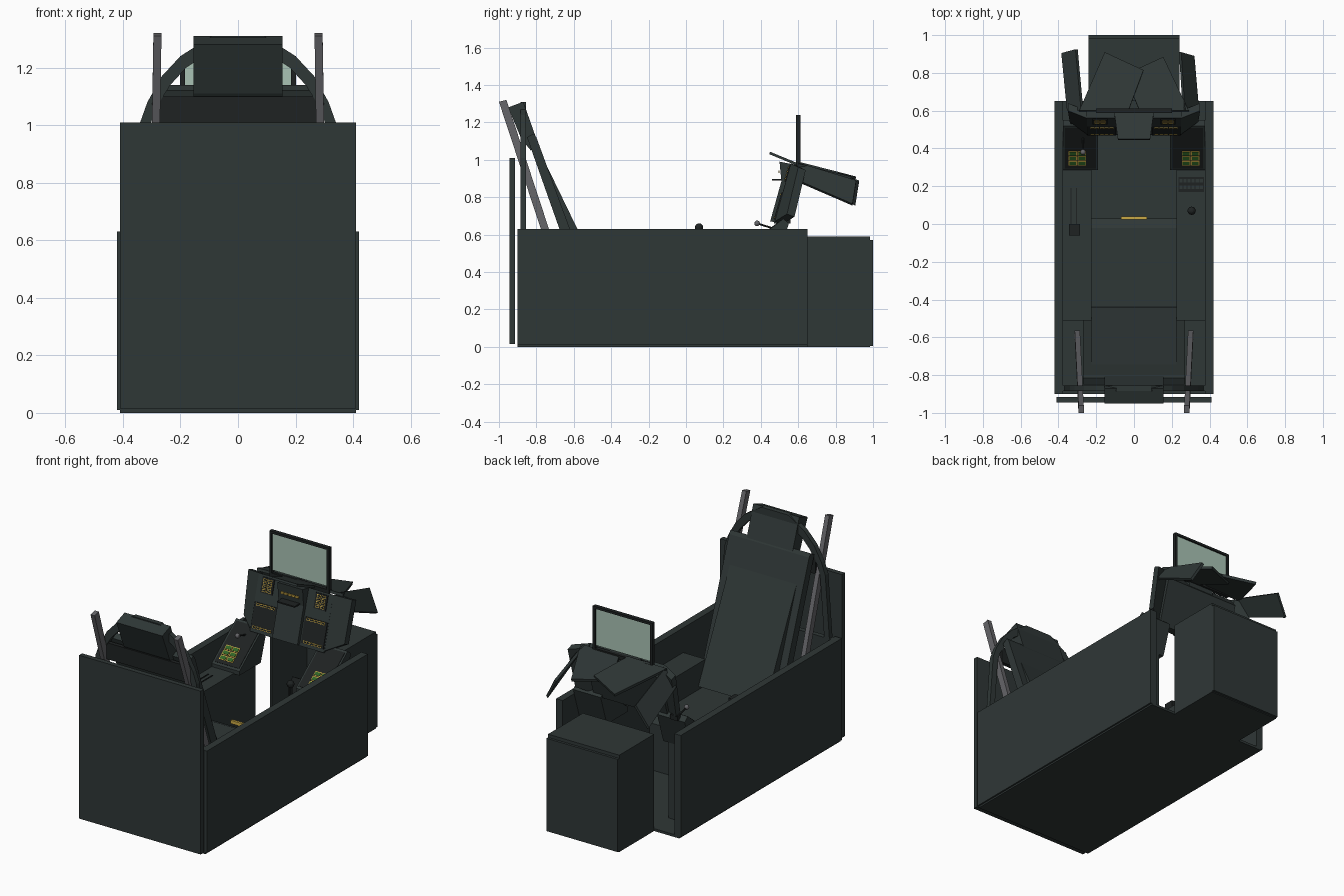
import bpy, bmesh, math
from mathutils import Vector, Matrix

if "Cube" in bpy.data.objects:
    bpy.data.objects.remove(bpy.data.objects["Cube"])


def mat(name, r, g, b):
    m = bpy.data.materials.new(name)
    m.diffuse_color = (r, g, b, 1)
    m.use_nodes = True
    m.node_tree.nodes["Principled BSDF"].inputs["Base Color"].default_value = m.diffuse_color
    return m


BODY = mat("dark green grey", 0.028, 0.038, 0.037)
DARK = mat("near black", 0.013, 0.016, 0.016)
RAIL = mat("metal grey", 0.13, 0.13, 0.14)
YEL = mat("amber", 0.6, 0.40, 0.06)
GRN = mat("display green", 0.03, 0.13, 0.02)
GLASS = mat("pale green glass", 0.40, 0.55, 0.46)


def finish(name, bm, m):
    bmesh.ops.recalc_face_normals(bm, faces=bm.faces)
    me = bpy.data.meshes.new(name)
    bm.to_mesh(me)
    bm.free()
    me.materials.append(m)
    o = bpy.data.objects.new(name, me)
    bpy.context.collection.objects.link(o)
    return o


def slab(name, pts, d, m):
    """Polygon extruded along the vector d."""
    bm = bmesh.new()
    f = bm.faces.new([bm.verts.new(p) for p in pts])
    r = bmesh.ops.extrude_face_region(bm, geom=[f])
    bmesh.ops.translate(bm, vec=d, verts=[v for v in r["geom"] if isinstance(v, bmesh.types.BMVert)])
    return finish(name, bm, m)


def box(name, x0, x1, y0, y1, z0, z1, m=BODY):
    return slab(name, [(x0, y0, z0), (x1, y0, z0), (x1, y1, z0), (x0, y1, z0)], (0, 0, z1 - z0), m)


def prism(name, yz, x0, x1, m=BODY):
    return slab(name, [(x0, y, z) for y, z in yz], (x1 - x0, 0, 0), m)


def tile(name, p, ang, x, v, w, h, t, m):
    """Thin plate on a surface sloping up in +y; v runs up the slope from p."""
    bm = bmesh.new()
    bmesh.ops.create_cube(bm, size=1)
    M = (Matrix.Translation((0, p[0], p[1])) @ Matrix.Rotation(ang, 4, 'X')
         @ Matrix.Translation((x, v, t / 2)) @ Matrix.Diagonal((w, h, t, 1)))
    bmesh.ops.transform(bm, matrix=M, verts=bm.verts)
    return finish(name, bm, m)


def ball(name, c, r, m=DARK):
    bm = bmesh.new()
    bmesh.ops.create_uvsphere(bm, u_segments=12, v_segments=8, radius=r, matrix=Matrix.Translation(c))
    return finish(name, bm, m)


def rod(name, a, b, r, m=DARK):
    a, b = Vector(a), Vector(b)
    bm = bmesh.new()
    M = Matrix.Translation((a + b) / 2) @ (b - a).to_track_quat('Z', 'Y').to_matrix().to_4x4()
    bmesh.ops.create_cone(bm, cap_ends=True, segments=10, radius1=r, radius2=r,
                          depth=(b - a).length, matrix=M)
    return finish(name, bm, m)


# Tub and rear panel
box("tub_floor", -.41, .41, -.9, .65, 0, .015)
box("rear_panel", -.41, .41, -.945, -.915, .015, 1.01)
box("tub_bulkhead", -.376, .376, -.885, -.855, .015, .63)
# Hollow nose box holding the footwell
box("nose_floor", -.24, .24, .65, .985, 0, .015)
box("nose_top", -.24, .24, .65, .985, .57, .59)
box("nose_cover", -.24, .24, .985, 1.0, .005, .57)

for s, side in ((-1, "left"), (1, "right")):
    def mx(a, b):
        return (s * a, s * b) if s > 0 else (s * b, s * a)
    box(side + "_tub_wall", *mx(.376, .42), -.9, .65, .01, .63)
    box(side + "_nose_wall", *mx(.225, .24), .65, .985, .015, .57)
    box(side + "_console", *mx(.225, .376), -.51, .49, .015, .48)
    # Sloped console leading to the instrument panel
    prism(side + "_sloped_console", [(.285, .475), (.285, .50), (.52, .685), (.55, .66), (.49, .475)],
          *mx(.19, .376))
    a = math.atan2(.185, .235)
    p = (.285, .5)
    tile(side + "_console_plate", p, a, s * .283, .15, .165, .27, .003, DARK)
    for i in (-1, 1):
        for j in range(3):
            x, v = s * .3 + i * .024, .05 + j * .033
            tile(side + "_key_frame", p, a, x, v, .044, .029, .005, YEL)
            tile(side + "_key", p, a, x, v, .036, .020, .007, GRN)
    # Ejection rail, leaning back
    w = .014
    slab(side + "_seat_rail",
         [(s * .30 - w, -.565, .12), (s * .30 + w, -.565, .12), (s * .30 + w, -.605, .11), (s * .30 - w, -.605, .11)],
         (-s * .02, -.395, 1.2), RAIL)
    # Swept outer wing of the instrument panel
    slab(side + "_panel_wing", [(s * .25, .475, .67), (s * .25, .56, .98), (s * .35, .60, .96), (s * .34, .54, .71)],
         (0, .04, -.015), BODY)
    # Display screens with rows of amber keys
    pa = math.atan2(.32, .09)
    pp = (.47, .66)
    tile(side + "_display", pp, pa, s * .17, .095, .15, .15, .006, DARK)
    tile(side + "_upper_display", pp, pa, s * .18, .275, .08, .09, .006, DARK)
    for v in (.03, .16):
        for k in range(5):
            x = s * .17 + (k - 2) * .025
            tile(side + "_button_frame", pp, pa, x, v, .022, .015, .008, YEL)
            tile(side + "_button", pp, pa, x, v, .016, .009, .0095, DARK)
    for i in (-1, 1):
        for j in range(4):
            x, v = s * .18 + i * .016, .245 + j * .02
            tile(side + "_switch_frame", pp, pa, x, v, .026, .015, .008, YEL)
            tile(side + "_switch", pp, pa, x, v, .019, .009, .0095, DARK)

# Main instrument panel and raised centre column
prism("instrument_panel", [(.47, .66), (.56, .98), (.61, .92), (.53, .65)], -.25, .25)
prism("centre_column", [(.45, .67), (.51, .885), (.50, .99), (.60, .97), (.6, .9), (.53, .66)], -.085, .085)
box("centre_shelf", -.06, .06, .46, .53, .888, .896, DARK)
for k in range(5):
    box("top_button", (k - 2) * .025 - .01, (k - 2) * .025 + .01, .494, .501, .93, .942, YEL)

# Glare shield hood, overlapping cover plates and side flaps
slab("glare_hood", [(-.085, .445, 1.03), (.085, .445, 1.03), (.105, .59, .97), (-.105, .59, .97)], (0, .004, .013), BODY)
down = (0, -.004, -.016)
slab("left_cover_plate", [(-.29, .6, .985), (-.155, .91, .91), (.05, .815, .935), (-.03, .6, .99)], down, BODY)
slab("right_cover_plate", [(.29, .6, .98), (.155, .885, .91), (-.05, .79, .925), (.03, .6, .98)], down, BODY)
slab("right_flap", [(.27, .6, .985), (.25, .91, .89), (.32, .89, .765), (.345, .6, .89)], (-.012, 0, -.01), BODY)
slab("left_flap", [(-.28, .6, .985), (-.31, .925, .89), (-.385, .905, .765), (-.355, .6, .89)], (.012, 0, -.01), BODY)

# Head-up sight
for x in (-.193, .193):
    box("sight_post", x - .008, x + .008, .588, .612, .96, 1.24, DARK)
box("sight_top_bar", -.2, .2, .588, .612, 1.226, 1.24, DARK)
box("sight_base", -.2, .2, .588, .612, .96, .985, DARK)
box("sight_glass", -.185, .185, .597, .603, 1.0, 1.226, GLASS)

# Hoop behind the seat, with cross bar
half = [(.37, .6), (.34, 1.01), (.315, 1.08), (.265, 1.17), (.2, 1.24), (.09, 1.31)]
inner = [(.335, .6), (.305, 1.0), (.285, 1.06), (.235, 1.14), (.18, 1.20), (.08, 1.265)]
out = half + [(-x, z) for x, z in half[::-1]]
inn = inner + [(-x, z) for x, z in inner[::-1]]
bm = bmesh.new()
rows = [[bm.verts.new((x, y, z)) for x, z in c] for c, y in ((out, -.885), (inn, -.885), (inn, -.855), (out, -.855))]
for r in range(4):
    A, B = rows[r], rows[(r + 1) % 4]
    for i in range(len(A) - 1):
        bm.faces.new((A[i], A[i + 1], B[i + 1], B[i]))
finish("roll_hoop", bm, BODY)
box("hoop_cross_bar", -.275, .275, -.88, -.855, 1.0, 1.1, DARK)

# Seat
prism("seat_shell", [(-.50, .3), (-.80, 1.12), (-.815, 1.14), (-.85, 1.12), (-.56, .3)], -.27, .27)
prism("seat_back_cushion", [(-.44, .34), (-.765, 1.01), (-.785, 1.02), (-.80, 1.0), (-.56, .34)], -.225, .225)
prism("headrest", [(-.95, 1.28), (-.87, 1.31), (-.785, 1.07), (-.83, 1.05), (-.88, 1.11)], -.155, .155)
box("seat_pan", -.225, .225, -.56, -.02, .015, .32)
prism("seat_front_lip", [(-.02, .015), (-.02, .32), (.03, .30), (.03, .015)], -.225, .225)
box("ejection_handle", -.068, .068, .025, .04, .315, .335, YEL)

# Left console: throttle with slots, gear lever and small box
for x in (-.333, -.305):
    box("throttle_slot", x - .003, x + .003, 0, .19, .48, .484, DARK)
box("throttle_base", -.325, -.305, -.045, 0, .48, .54, DARK)
box("throttle_grip", -.345, -.285, -.062, 0, .53, .575, DARK)
rod("gear_lever", (-.27, .46, .635), (-.27, .385, .658), .005)
ball("gear_knob", (-.27, .38, .66), .015, RAIL)
box("switch_box", -.335, -.285, .53, .56, .66, .69, DARK)

# Right console: side stick and keypad
rod("side_stick_shaft", (.305, .07, .48), (.305, .07, .63), .012)
ball("side_stick_grip", (.305, .07, .638), .022)
box("keypad", .235, .37, .17, .25, .48, .486, DARK)
for k in range(6):
    for y in (.185, .22):
        box("keypad_key", .24 + k * .0215, .257 + k * .0215, y, y + .018, .486, .492, BODY)

# Rudder pedals in the footwell
for x in (-.11, .11):
    prism("rudder_pedal", [(.68, .1), (.75, .3), (.77, .29), (.70, .09)], x - .05, x + .05, DARK)
